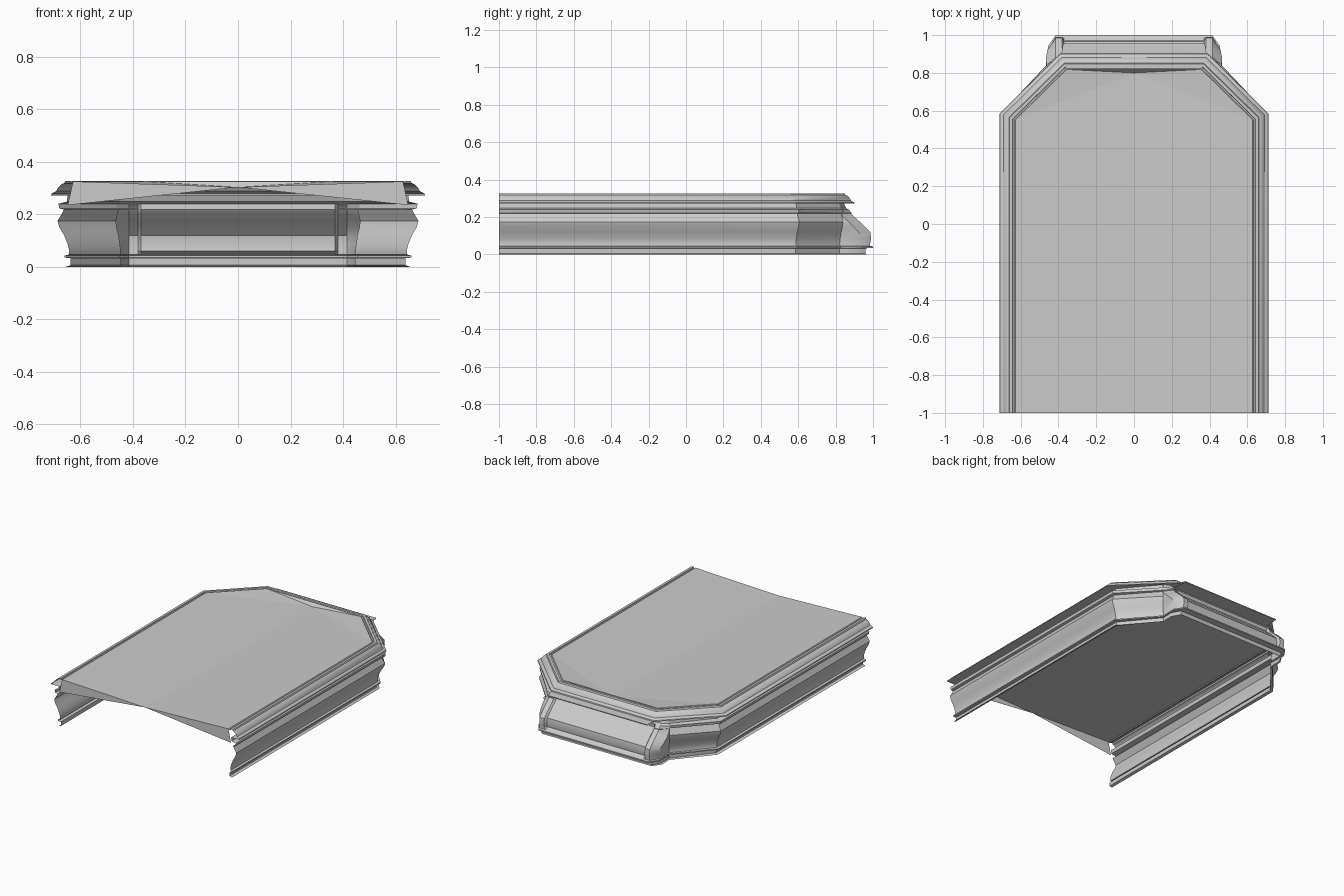
import bpy, bmesh

if "Cube" in bpy.data.objects:
    bpy.data.objects.remove(bpy.data.objects["Cube"])


def make_half(name, rows, smooth=True):
    """Loft rows of points (right half), then mirror across x."""
    bm = bmesh.new()
    grid = [[bm.verts.new(p) for p in row] for row in rows]
    for a, b in zip(grid, grid[1:]):
        for i in range(len(a) - 1):
            bm.faces.new((a[i], a[i + 1], b[i + 1], b[i]))
    return finish(name, bm, smooth)


def finish(name, bm, smooth):
    bmesh.ops.remove_doubles(bm, verts=bm.verts, dist=0.0005)
    me = bpy.data.meshes.new(name)
    bm.to_mesh(me)
    bm.free()
    ob = bpy.data.objects.new(name, me)
    bpy.context.collection.objects.link(ob)
    mir = ob.modifiers.new("Mirror", 'MIRROR')
    mir.use_clip = True
    if smooth:
        bpy.ops.object.select_all(action='DESELECT')
        ob.select_set(True)
        bpy.context.view_layer.objects.active = ob
        bpy.ops.object.shade_smooth_by_angle(angle=0.6)
    return ob


# Lower wall: (height, side x, back y) moulding profile
wall_profile = [
    (0.0, 0.655, 0.965), (0.006, 0.637, 0.96), (0.033, 0.638, 0.96),
    (0.035, 0.66, 1.0), (0.043, 0.66, 1.0), (0.046, 0.645, 0.985),
    (0.06, 0.642, 0.985), (0.085, 0.648, 0.99), (0.12, 0.662, 0.985),
    (0.15, 0.68, 0.955), (0.175, 0.687, 0.93), (0.20, 0.672, 0.90),
    (0.218, 0.662, 0.885), (0.222, 0.68, 0.885), (0.24, 0.684, 0.87),
    (0.248, 0.652, 0.855), (0.272, 0.648, 0.845),
]


def wall_row(z, x, yb):
    d = x - 0.65
    inset = 0.018 if 0.055 < z < 0.23 else 0.0
    cham_y = 0.825 + 0.4 * d
    return [(x, -1, z), (x, 0.59 + 0.4 * d, z),
            (0.45 + 0.4 * d, cham_y, z),
            (0.452 + 0.4 * d, max(yb - 0.06, cham_y + 0.003), z),
            (0.415, yb, z), (0.38, yb, z),
            (0.37, yb - inset, z), (0, yb - inset, z)]


make_half("lower_wall", [wall_row(*p) for p in wall_profile])

# Cornice: (height, outward offset) profile swept round the chamfered end
cornice_profile = [
    (0.272, -0.002), (0.272, 0.062), (0.279, 0.06), (0.288, 0.042),
    (0.30, 0.036), (0.315, 0.022), (0.318, 0.012), (0.327, 0.008),
    (0.327, -0.008), (0.32, -0.01), (0.32, -0.018), (0.325, -0.022),
]


def cornice_row(z, d):
    return [(0.65 + d, -1, z), (0.65 + d, 0.56 + 0.4 * d, z),
            (0.365 + 0.4 * d, 0.84 + d, z), (0, 0.84 + d, z)]


make_half("cornice", [cornice_row(*p) for p in cornice_profile])

# Thin ledge projecting over the closed end
make_half("end_ledge", [
    [(0.39, 0.845, 0.272), (0, 0.845, 0.272)],
    [(0.385, 0.90, 0.272), (0, 0.90, 0.272)],
    [(0.375, 0.955, 0.268), (0, 0.955, 0.268)],
    [(0.375, 0.955, 0.262), (0, 0.955, 0.262)],
    [(0.385, 0.845, 0.262), (0, 0.845, 0.262)],
])

# Top panel: shallow valley along the centre, with triangular front ends
bm = bmesh.new()
edge = [bm.verts.new(p) for p in cornice_row(0.325, -0.022)]
front_mid = bm.verts.new((0, -1, 0.303))
back_mid = bm.verts.new((0, 0.80, 0.303))
wall_low = bm.verts.new((0.648, -1, 0.235))
bm.faces.new((front_mid, edge[0], edge[1], back_mid))
bm.faces.new((back_mid, edge[1], edge[2]))
bm.faces.new((back_mid, edge[2], edge[3]))
bm.faces.new((front_mid, wall_low, edge[0]))
finish("top_panel", bm, False)
